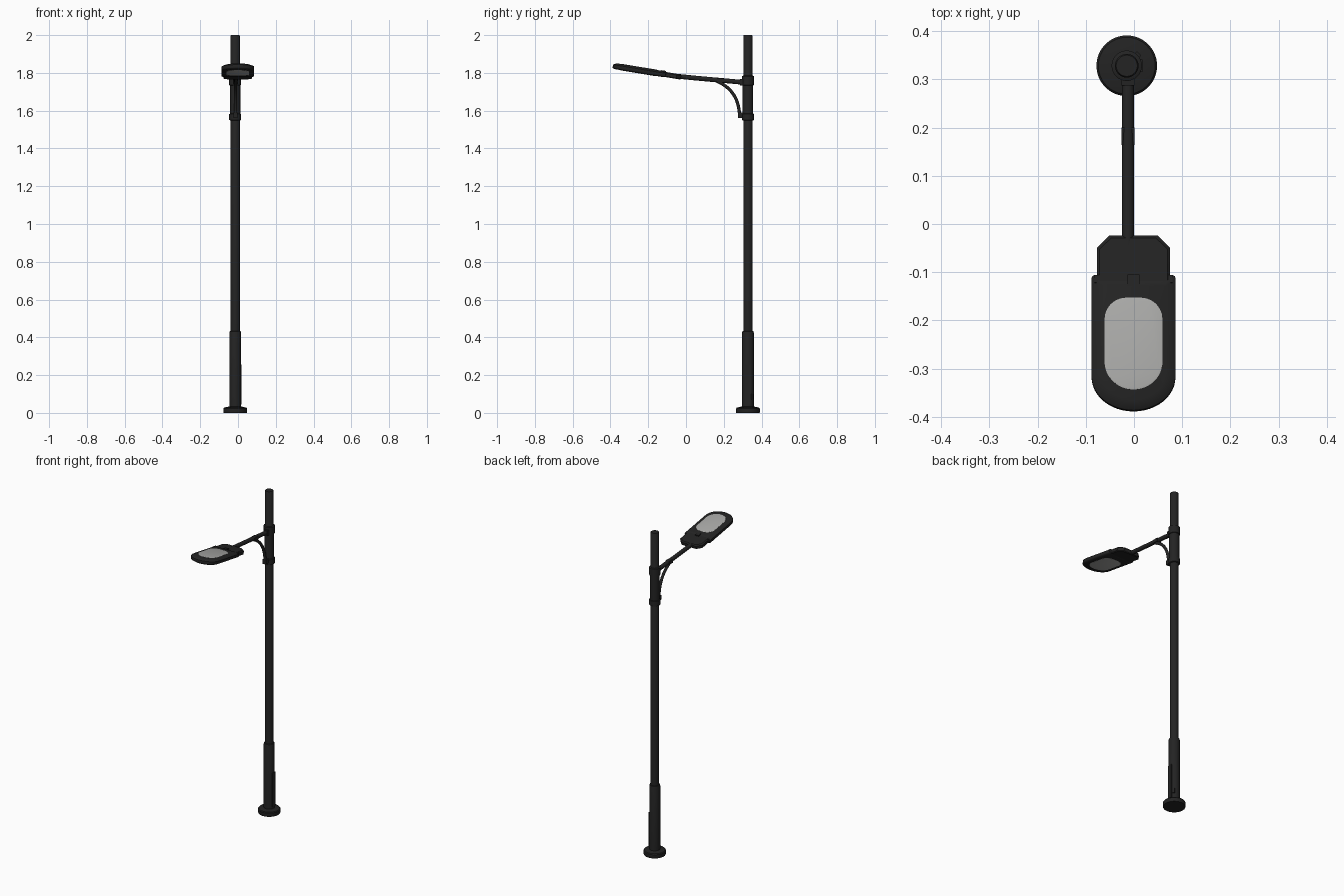
import bpy, bmesh, math
from mathutils import Vector

if "Cube" in bpy.data.objects:
    bpy.data.objects.remove(bpy.data.objects["Cube"])

PX, PY = -0.015, 0.328           # pole axis


def material(name, c):
    m = bpy.data.materials.new(name)
    m.diffuse_color = (*c, 1)
    m.use_nodes = True
    m.node_tree.nodes["Principled BSDF"].inputs["Base Color"].default_value = m.diffuse_color
    return m


DARK = material("dark_metal", (0.017, 0.017, 0.017))
GLASS = material("frosted_glass", (0.40, 0.40, 0.39))


def finish(name, bm, mat, smooth=True):
    bmesh.ops.recalc_face_normals(bm, faces=bm.faces)
    me = bpy.data.meshes.new(name)
    bm.to_mesh(me)
    bm.free()
    me.materials.append(mat)
    ob = bpy.data.objects.new(name, me)
    bpy.context.collection.objects.link(ob)
    if smooth:
        bpy.ops.object.select_all(action='DESELECT')
        ob.select_set(True)
        bpy.context.view_layer.objects.active = ob
        bpy.ops.object.shade_smooth_by_angle(angle=math.radians(35))
    return ob


def loft(name, rings, mat):
    """Skin closed rings of equal length and cap both ends."""
    bm = bmesh.new()
    rows = [[bm.verts.new(p) for p in r] for r in rings]
    n = len(rows[0])
    for a, b in zip(rows, rows[1:]):
        for i in range(n):
            j = (i + 1) % n
            bm.faces.new((a[i], a[j], b[j], b[i]))
    bm.faces.new(rows[0])
    bm.faces.new(rows[-1])
    return finish(name, bm, mat)


def turned(name, profile, n=32):
    """Lathe a (radius, z) profile round the pole axis."""
    rings = [[(PX + r * math.cos(2 * math.pi * i / n),
               PY + r * math.sin(2 * math.pi * i / n), z) for i in range(n)]
             for r, z in profile]
    return loft(name, rings, DARK)


def tube(name, path, radius, n=16):
    """Round bar along a (y, z) path at the arm's x position."""
    pts = [Vector((-0.0125, y, z)) for y, z in path]
    rings = []
    for i, p in enumerate(pts):
        t = (pts[min(i + 1, len(pts) - 1)] - pts[max(i - 1, 0)]).normalized()
        side = Vector((1, 0, 0))
        up = side.cross(t)
        rings.append([p + radius * (side * math.cos(a) + up * math.sin(a))
                      for a in (2 * math.pi * k / n for k in range(n))])
    return loft(name, rings, DARK)


def box(name, centre, size, angle=0):
    bm = bmesh.new()
    bmesh.ops.create_cube(bm, size=1)
    bmesh.ops.scale(bm, vec=size, verts=bm.verts)
    ob = finish(name, bm, DARK, False)
    ob.location = centre
    ob.rotation_euler.z = angle
    return ob


# Pole: base flange, lower sleeve, shaft, bracket sleeve and collars
turned("base_flange", [(0.062, 0), (0.063, 0.003), (0.063, 0.023), (0.059, 0.028), (0.036, 0.033)])
turned("lower_sleeve", [(0.031, 0.02), (0.031, 0.425), (0.029, 0.432), (0.024, 0.434)])
turned("pole_shaft", [(0.0245, 0.4), (0.0245, 1.996), (0.022, 2.0)])
turned("bracket_sleeve", [(0.0245, 1.552), (0.028, 1.552), (0.028, 1.77), (0.0245, 1.772)])
for name, z0, z1 in (("lower_collar", 1.548, 1.585), ("upper_collar", 1.733, 1.785)):
    turned(name, [(0.026, z0), (0.0315, z0 + 0.003), (0.0315, z1 - 0.003), (0.026, z1)])

# Small details on the lower sleeve: service door and earth terminal
box("service_door", (PX + 0.0295, PY, 0.15), (0.006, 0.026, 0.21))
a = math.radians(45)
box("earth_terminal", (PX + 0.031 * math.cos(a), PY + 0.031 * math.sin(a), 0.085),
    (0.01, 0.012, 0.03), a)


# Arm and curved brace
def bezier(p, n):
    out = []
    for i in range(n + 1):
        t = i / n
        w = ((1 - t) ** 3, 3 * t * (1 - t) ** 2, 3 * t * t * (1 - t), t ** 3)
        out.append(tuple(sum(wi * q[k] for wi, q in zip(w, p)) for k in (0, 1)))
    return out


tube("lamp_arm", bezier([(0.33, 1.747), (0.2, 1.760), (0.1, 1.767), (-0.045, 1.782)], 12), 0.0125)
tube("curved_brace", bezier([(0.284, 1.565), (0.282, 1.66), (0.245, 1.725), (0.15, 1.762)], 16), 0.0085)
box("brace_foot", (-0.0125, 0.288, 1.575), (0.022, 0.026, 0.028))
box("arm_clamp", (-0.0125, 0.182, 1.759), (0.027, 0.036, 0.02))
box("arm_socket", (-0.0125, 0.297, 1.751), (0.027, 0.02, 0.034))

# Lamp head: local frame with s forward along the tilted head and h upward
TILT = math.atan(0.165)
ORIGIN = Vector((-0.001, -0.025, 1.778))
FWD = Vector((0, -math.cos(TILT), math.sin(TILT)))
UP = Vector((0, math.sin(TILT), math.cos(TILT)))


def head_point(x, s, h):
    return ORIGIN + Vector((x, 0, 0)) + FWD * s + UP * h


def outline(w, s0, s1, r, d, n_rear, n_front=24):
    """Straight sides, rounded rear corners and an elliptical nose."""
    right = [(w - r + r * math.sin(t), s0 + r - r * math.cos(t))
             for t in (math.pi / 2 * i / n_rear for i in range(n_rear + 1))]
    nose = [(w * math.cos(t), s1 - d + d * math.sin(t))
            for t in (math.pi * i / n_front for i in range(n_front + 1))]
    return right + nose + [(-x, s) for x, s in reversed(right)]


def slab(name, pts, levels, mat):
    """Stack the outline at (height, inset) levels."""
    w = max(x for x, s in pts)
    lo, hi = min(s for x, s in pts), max(s for x, s in pts)
    c, l = (lo + hi) / 2, (hi - lo) / 2
    rings = [[head_point(x * (w - i) / w, c + (s - c) * (l - i) / l, h) for x, s in pts]
             for h, i in levels]
    return loft(name, rings, mat)


slab("lamp_body", outline(0.087, 0.083, 0.367, 0.006, 0.072, 2),
     [(-0.016, 0.010), (-0.011, 0.001), (-0.009, 0), (0.006, 0), (0.008, 0.002), (0.016, 0.020)], DARK)
rear = [(-0.05, 0), (0.05, 0), (0.076, 0.026), (0.076, 0.115), (-0.076, 0.115), (-0.076, 0.026)]
slab("rear_housing", rear, [(-0.014, 0.004), (-0.010, 0), (0.007, 0), (0.013, 0.006)], DARK)
slab("lamp_glass", outline(0.06, 0.132, 0.325, 0.045, 0.058, 6),
     [(-0.0175, 0.004), (-0.0165, 0), (0.0165, 0), (0.0175, 0.004)], GLASS)

# Latch on top and a hinge at each rear corner of the body
for name, x, s, w, l, h in (("top_latch", 0, 0.096, 0.012, 0.012, 0.019),
                            ("left_hinge", -0.076, 0.092, 0.005, 0.008, 0.012),
                            ("right_hinge", 0.076, 0.092, 0.005, 0.008, 0.012)):
    pts = [(x + i * w, s + j * l) for i, j in ((-1, -1), (1, -1), (1, 1), (-1, 1))]
    loft(name, [[head_point(px, ps, z) for px, ps in pts] for z in (0, h)], DARK)
